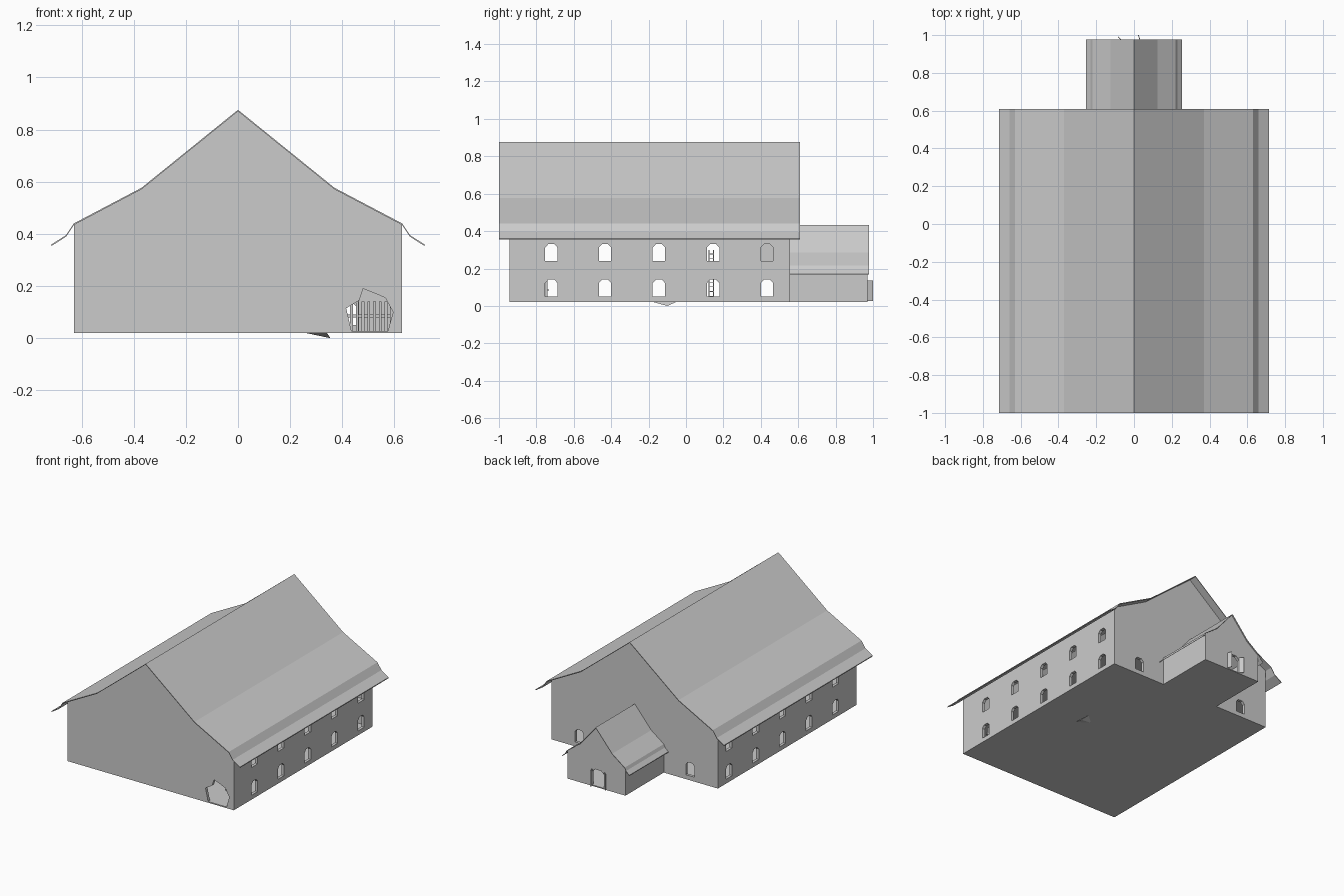
import bpy, bmesh
from mathutils import Vector, Matrix

if "Cube" in bpy.data.objects:
    bpy.data.objects.remove(bpy.data.objects["Cube"])


def add_prism(bm, pts, a, b, axis):
    """Extrude a 2D outline between a and b along 'x' or 'y'."""
    def co(p, d):
        return (d, p[0], p[1]) if axis == 'x' else (p[0], d, p[1])
    lo = [bm.verts.new(co(p, a)) for p in pts]
    hi = [bm.verts.new(co(p, b)) for p in pts]
    n = len(pts)
    faces = [bm.faces.new(lo), bm.faces.new(hi[::-1])]
    for i in range(n):
        j = (i + 1) % n
        faces.append(bm.faces.new((lo[i], hi[i], hi[j], lo[j])))
    bmesh.ops.recalc_face_normals(bm, faces=faces)


def add_box(bm, x0, x1, y0, y1, z0, z1):
    add_prism(bm, [(x0, z0), (x1, z0), (x1, z1), (x0, z1)], y0, y1, 'y')


def finish(bm, name):
    me = bpy.data.meshes.new(name)
    bm.to_mesh(me)
    bm.free()
    ob = bpy.data.objects.new(name, me)
    bpy.context.collection.objects.link(ob)
    return ob


def prism(name, pts, a, b, axis='y'):
    bm = bmesh.new()
    add_prism(bm, pts, a, b, axis)
    return finish(bm, name)


def cut(ob, cutter):
    cutter.hide_render = True
    m = ob.modifiers.new("cut", 'BOOLEAN')
    m.operation, m.solver, m.object = 'DIFFERENCE', 'EXACT', cutter
    bpy.context.view_layer.objects.active = ob
    bpy.ops.object.modifier_apply(modifier=m.name)
    bpy.data.objects.remove(cutter)


def mirror(half):
    """Right half of a line, ridge first -> full line left to right."""
    return [(-x, z) for x, z in half[:0:-1]] + half


def arch(c, z, w=0.033, h=0.09):
    """Window outline with clipped arched top."""
    return [(c - w, z), (c + w, z), (c + w, z + h * 0.8), (c + w * 0.5, z + h),
            (c - w * 0.5, z + h), (c - w, z + h * 0.8)]


def roof(name, half, y0, y1, t):
    line = mirror(half)
    prism(name, line + [(x, z - t) for x, z in line[::-1]], y0, y1)


def body(half, z0, drop):
    line = mirror([(x, z - drop) for x, z in half])
    w = half[-1][0]
    return [(-w, z0)] + line + [(w, z0)]


T = 0.02                     # wall thickness
main = [(0, 0.876), (0.37, 0.577), (0.63, 0.44)]
annex = [(0, 0.432), (0.125, 0.285), (0.22, 0.215)]

# Main roof and annex roof with flared eaves
roof("main_roof", main + [(0.66, 0.395), (0.715, 0.36)], -1.0, 0.61, 0.006)
roof("annex_roof", annex + [(0.23, 0.195), (0.255, 0.172)], 0.55, 0.978, 0.005)

# Hollow main walls
walls = prism("main_walls", body(main, 0.02, 0.004), -0.945, 0.555)
inner = [(0, 0.85), (0.36, 0.558), (0.63 - T, 0.425)]
cut(walls, prism("cutter", body(inner, 0.027, 0), -0.945 + T, 0.555 - T))

# Windows through both long sides and the back, plus the broken front hole
bm = bmesh.new()
for y in (-0.72, -0.433, -0.145, 0.145, 0.433):
    for z in (0.05, 0.24):
        add_prism(bm, arch(y, z), -0.8, 0.8, 'x')
for x in (-0.42, 0.42):
    add_prism(bm, arch(x, 0.05), 0.5, 0.6, 'y')
hole = [(0.435, 0.028), (0.415, 0.115), (0.465, 0.145), (0.48, 0.19),
        (0.53, 0.17), (0.565, 0.155), (0.595, 0.1), (0.575, 0.028)]
add_prism(bm, hole, -1.0, -0.9, 'y')
cut(walls, finish(bm, "cutter"))

# Hollow annex with a doorway
porch = prism("annex_walls", body(annex, 0.02, 0.003), 0.555, 0.97)
inner = [(0, 0.405), (0.118, 0.268), (0.2, 0.205)]
cut(porch, prism("cutter", body(inner, 0.027, 0), 0.5, 0.97 - T))
cut(porch, prism("cutter", arch(-0.0125, 0.027, 0.047, 0.113), 0.9, 1.0))

# Open door leaves
for name, x, y, ang, length in (("door_right", 0.034, 0.968, 1.9, 0.034),
                                ("door_left", -0.06, 0.968, 2.4, 0.034)):
    bm = bmesh.new()
    add_box(bm, 0, length, -0.002, 0.002, 0.027, 0.137)
    bm.transform(Matrix.Translation((x, y, 0)) @ Matrix.Rotation(ang, 4, 'Z'))
    finish(bm, name)

# Upper floor and a loft partition
bm = bmesh.new()
add_box(bm, -0.61, 0.61, -0.925, 0.535, 0.195, 0.203)
finish(bm, "upper_floor")
bm = bmesh.new()
add_box(bm, -0.01, 0.01, 0.3, 0.535, 0.203, 0.42)
finish(bm, "loft_partition")

# Stall fence behind the broken hole
bm = bmesh.new()
for i in range(8):
    x = 0.43 + i * 0.022
    add_box(bm, x, x + 0.011, -0.75, -0.74, 0.027, 0.14)
add_box(bm, 0.42, 0.61, -0.74, -0.735, 0.08, 0.09)
finish(bm, "stall_fence")

# Ladder to the loft
bm = bmesh.new()
for y in (0.12, 0.145):
    add_box(bm, 0.46, 0.465, y, y + 0.005, 0.027, 0.3)
for i in range(10):
    z = 0.05 + i * 0.025
    add_box(bm, 0.46, 0.465, 0.12, 0.15, z, z + 0.004)
finish(bm, "ladder")

# Broken shard poking through the floor
bm = bmesh.new()
v = [bm.verts.new(p) for p in ((0.25, -0.12, 0.022), (0.34, -0.18, 0.022),
                               (0.33, -0.05, 0.022), (0.355, -0.1, 0.0))]
for f in ((0, 2, 1), (0, 1, 3), (1, 2, 3), (2, 0, 3)):
    bm.faces.new([v[i] for i in f])
bmesh.ops.recalc_face_normals(bm, faces=bm.faces)
finish(bm, "floor_shard")
